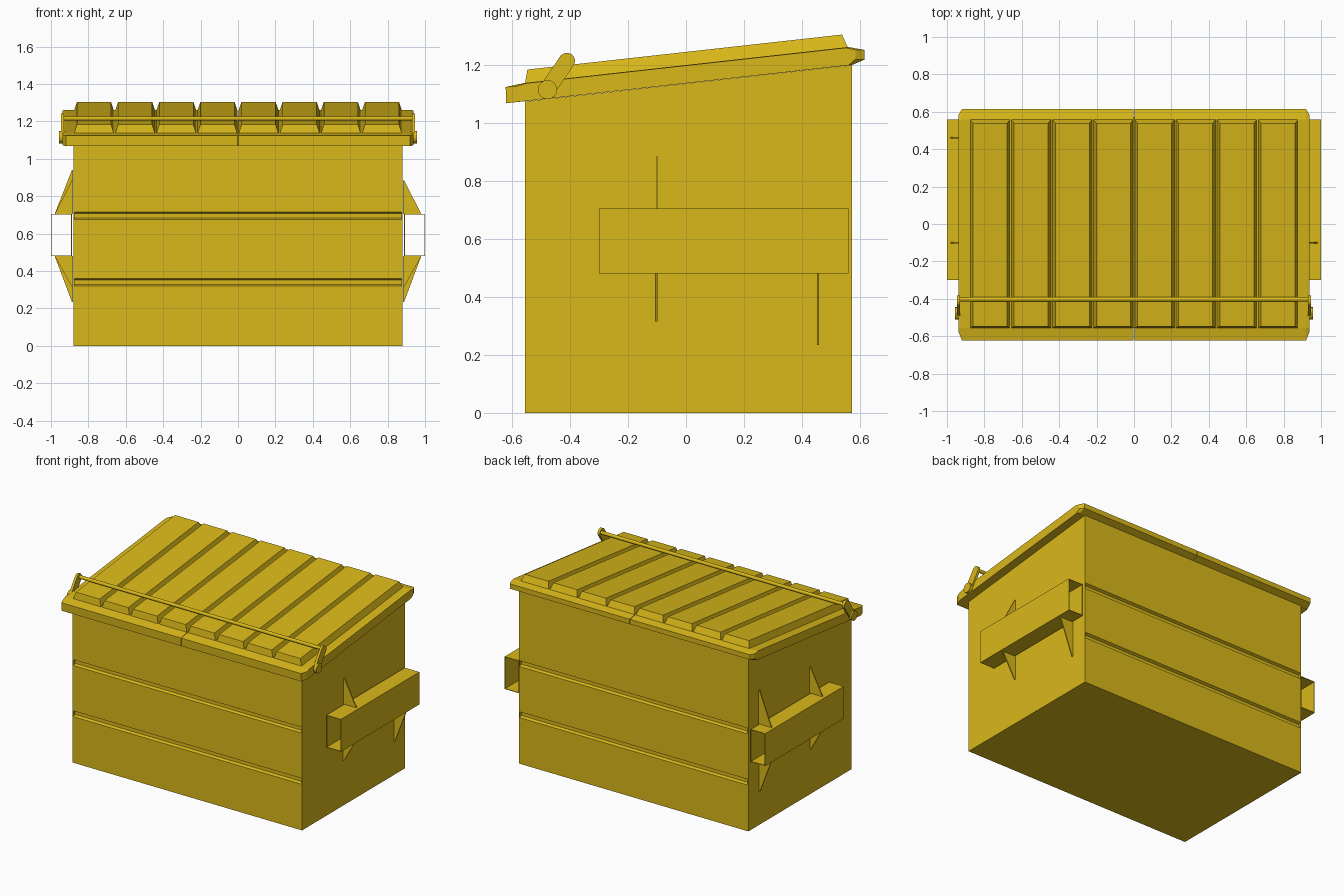
import bpy, bmesh, math
from mathutils import Vector

if "Cube" in bpy.data.objects:
    bpy.data.objects.remove(bpy.data.objects["Cube"])

paint = bpy.data.materials.new("yellow_paint")
paint.diffuse_color = (0.70, 0.48, 0.01, 1)
paint.use_nodes = True
paint.node_tree.nodes["Principled BSDF"].inputs["Base Color"].default_value = paint.diffuse_color


def loft(name, sections):
    """Closed solid skinned through matching point loops."""
    bm = bmesh.new()
    loops = [[bm.verts.new(p) for p in s] for s in sections]
    n = len(loops[0])
    for a, b in zip(loops, loops[1:]):
        for i in range(n):
            j = (i + 1) % n
            bm.faces.new((a[i], a[j], b[j], b[i]))
    bm.faces.new(loops[0])
    bm.faces.new(loops[-1])
    bmesh.ops.recalc_face_normals(bm, faces=bm.faces)
    mesh = bpy.data.meshes.new(name)
    bm.to_mesh(mesh)
    bm.free()
    ob = bpy.data.objects.new(name, mesh)
    bpy.context.collection.objects.link(ob)
    mesh.materials.append(paint)
    return ob


def extrude_x(name, profile, x0, x1):
    return loft(name, [[(x, y, z) for y, z in profile] for x in (x0, x1)])


def box(name, x, y, z):
    return extrude_x(name, [(y[0], z[0]), (y[1], z[0]), (y[1], z[1]), (y[0], z[1])], *x)


def rod(name, x0, x1, y, z, r, sides=16):
    prof = [(y + r * math.cos(2 * math.pi * i / sides),
             z + r * math.sin(2 * math.pi * i / sides)) for i in range(sides)]
    ob = extrude_x(name, prof, x0, x1)
    for f in ob.data.polygons:
        f.use_smooth = len(f.vertices) == 4
    return ob


SLOPE = 0.111
FRONT, BACK, SIDE = -0.555, 0.573, 0.88


def rim(y):
    return 1.136 + SLOPE * y


def top(y):
    return 1.199 + SLOPE * y


# Body core with two horizontal grooves pressed into front and back
def grooved(y, inward):
    pts = []
    for z in (0.32, 0.675):
        pts += [(y, z), (y + inward, z + 0.008), (y + inward, z + 0.032), (y, z + 0.04)]
    return pts


profile = [(FRONT, 0)] + grooved(FRONT, 0.018) + [(FRONT, rim(FRONT)), (BACK, rim(BACK))]
profile += grooved(BACK, -0.018)[::-1] + [(BACK, 0)]
extrude_x("bin_body", profile, -SIDE + 0.005, SIDE - 0.005)

# Lid cross-section with front and back lips
lid = [(-0.62, 1.068), (-0.622, 1.124), (-0.557, 1.138), (0.56, 1.262),
       (0.615, 1.252), (0.615, 1.218), (0.573, 1.2)]
lid_end = [(-0.575, 1.073), (-0.58, 1.127), (-0.55, 1.137), (0.55, 1.259),
           (0.585, 1.252), (0.585, 1.22), (0.56, 1.199)]

for s, tag in ((-1, "left"), (1, "right")):
    # Side plate closing the groove ends
    extrude_x(tag + "_side_plate",
              [(FRONT, 0), (FRONT, rim(FRONT)), (BACK, rim(BACK)), (BACK, 0)],
              s * (SIDE - 0.005), s * SIDE)

    # Lid half
    loft(tag + "_lid", [[(s * 0.002, y, z) for y, z in lid],
                        [(s * 0.92, y, z) for y, z in lid],
                        [(s * 0.937, y, z) for y, z in lid_end]])

    # Raised tapered lid panels
    for i in range(4):
        a, b = 0.22 * i, 0.22 * (i + 1)
        y0, y1 = -0.556, 0.56
        base = [(a + 0.003, y0), (b - 0.003, y0), (b - 0.003, y1), (a + 0.003, y1)]
        cap = [(a + 0.019, -0.547), (b - 0.019, -0.547), (b - 0.019, 0.538), (a + 0.019, 0.538)]
        loft(f"{tag}_lid_panel_{i + 1}",
             [[(s * x, y, top(y) - 0.004) for x, y in base],
              [(s * x, y, top(y) + 0.046) for x, y in cap]])

    # Fork pocket, a thin open-ended sleeve
    t, py = 0.004, (-0.30, 0.56)
    box(tag + "_pocket_inner", (s * 0.888, s * (0.888 + t)), py, (0.48, 0.705))
    box(tag + "_pocket_outer", (s * (1 - t), s * 1.0), py, (0.48, 0.705))
    box(tag + "_pocket_floor", (s * 0.888, s * 1.0), py, (0.48, 0.48 + t))
    box(tag + "_pocket_roof", (s * 0.888, s * 1.0), py, (0.705 - t, 0.705))

    # Triangular gussets above and below the pocket
    gussets = [(-0.10, 0.705, 0.885), (-0.103, 0.48, 0.315), (0.455, 0.48, 0.235)]
    if s < 0:
        gussets.append((0.46, 0.705, 0.94))
    for i, (y, z, tip) in enumerate(gussets):
        loft(f"{tag}_gusset_{i + 1}",
             [[(s * 0.882, yy, z), (s * 0.98, yy, z), (s * 0.888, yy, tip), (s * 0.882, yy, tip)]
              for yy in (y - 0.004, y + 0.004)])

    # Lock bar pivot and rounded arm
    p, q = Vector((-0.478, 1.115)), Vector((-0.411, 1.214))
    rod(tag + "_bar_pivot", s * 0.92, s * 0.958, p.x, p.y, 0.033)
    ang = math.atan2(q.y - p.y, q.x - p.x)
    arm = []
    for c, start in ((q, ang - math.pi / 2), (p, ang + math.pi / 2)):
        for k in range(9):
            u = start + math.pi * k / 8
            arm.append((c.x + 0.028 * math.cos(u), c.y + 0.028 * math.sin(u)))
    extrude_x(tag + "_bar_arm", arm, s * 0.93, s * 0.947)

# Lock bar across the lid
rod("lock_bar", -0.94, 0.94, -0.403, 1.216, 0.012, 10)
